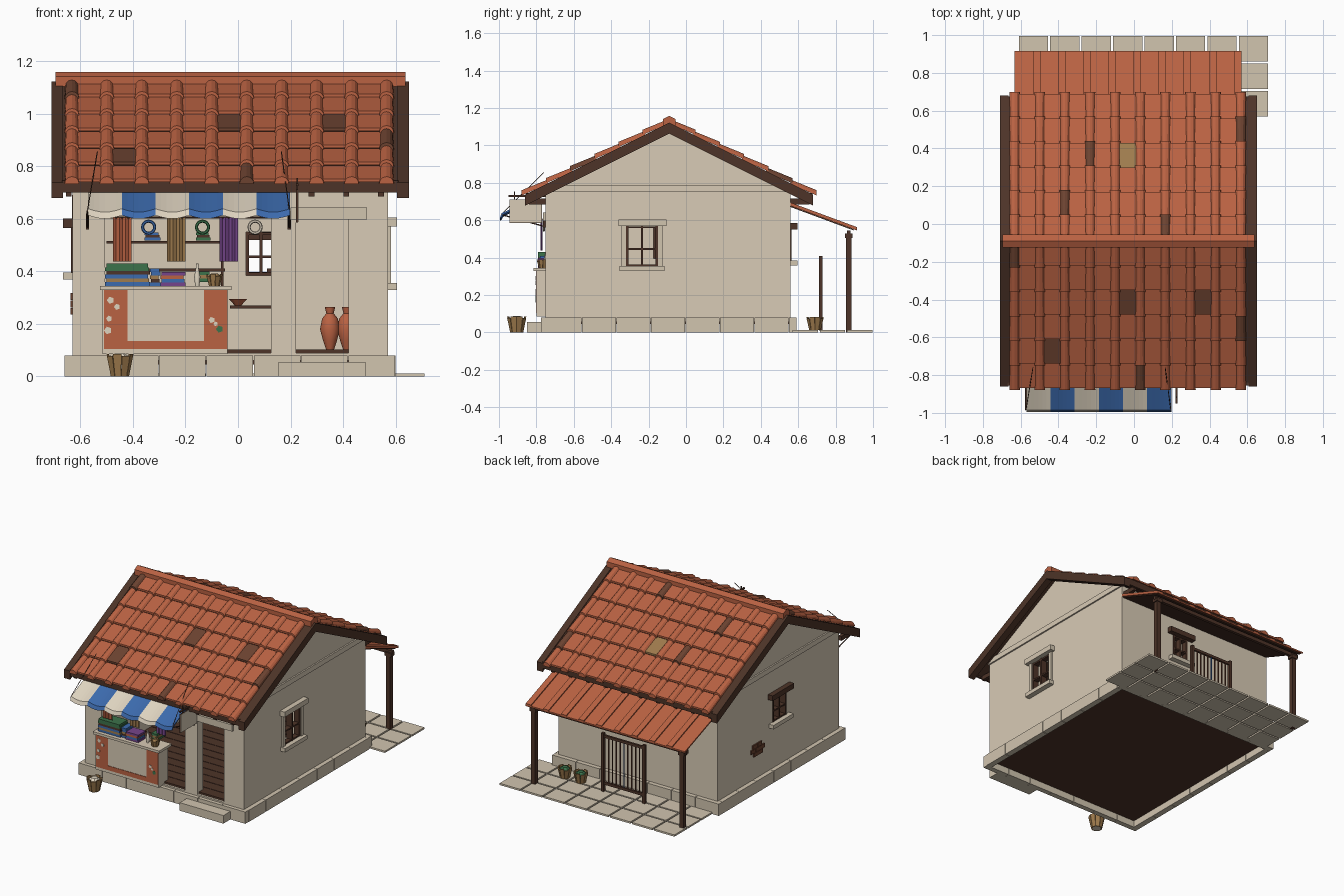
import bpy, bmesh, math
from mathutils import Vector

if "Cube" in bpy.data.objects:
    bpy.data.objects.remove(bpy.data.objects["Cube"])

COLOURS = {"plaster": (.69, .595, .465), "stone": (.64, .555, .43), "terracotta": (.49, .122, .055),
           "timber": (.075, .034, .021), "aged_tile": (.15, .055, .03), "blue": (.045, .145, .42),
           "tan_wood": (.35, .20, .075), "green": (.045, .17, .07), "purple": (.18, .06, .26),
           "cloth": (.74, .66, .53)}
MATS = {}
for key, rgb in COLOURS.items():
    m = bpy.data.materials.new(key)
    m.use_nodes = True
    m.diffuse_color = (*rgb, 1)
    m.node_tree.nodes["Principled BSDF"].inputs["Base Color"].default_value = (*rgb, 1)
    MATS[key] = m


class Part:
    """One named object gathered from lofted solids."""
    def __init__(self, name):
        self.name, self.bm, self.cols = name, bmesh.new(), []

    def loft(self, rings, col):
        if col not in self.cols:
            self.cols.append(col)
        vs = [[self.bm.verts.new(p) for p in r] for r in rings]
        n = len(vs[0])
        faces = [self.bm.faces.new(vs[0]), self.bm.faces.new(vs[-1])]
        for a, b in zip(vs, vs[1:]):
            faces += [self.bm.faces.new((a[i], a[(i + 1) % n], b[(i + 1) % n], b[i])) for i in range(n)]
        for f in faces:
            f.material_index = self.cols.index(col)

    def box(self, x0, x1, y0, y1, z0, z1, col):
        self.loft([[(x0, y0, z), (x1, y0, z), (x1, y1, z), (x0, y1, z)] for z in (z0, z1)], col)

    def slab(self, along, u0, u1, v0, v1, z0, z1, col):
        if along == "x":
            self.box(u0, u1, v0, v1, z0, z1, col)
        else:
            self.box(v0, v1, u0, u1, z0, z1, col)

    def prism(self, yz, x0, x1, col):
        self.loft([[(x, y, z) for y, z in yz] for x in (x0, x1)], col)

    def lathe(self, x, y, profile, col, n=12):
        self.loft([[(x + r * math.cos(math.tau * i / n), y + r * math.sin(math.tau * i / n), z)
                    for i in range(n)] for r, z in profile], col)

    def tube(self, p, q, r, col, n=6):
        p, q = Vector(p), Vector(q)
        rot = (q - p).to_track_quat("Z", "Y")
        ring = [rot @ Vector((r * math.cos(math.tau * i / n), r * math.sin(math.tau * i / n), 0)) for i in range(n)]
        self.loft([[e + v for v in ring] for e in (p, q)], col)

    def done(self, smooth=False):
        bmesh.ops.recalc_face_normals(self.bm, faces=self.bm.faces[:])
        me = bpy.data.meshes.new(self.name)
        self.bm.to_mesh(me)
        self.bm.free()
        for c in self.cols:
            me.materials.append(MATS[c])
        ob = bpy.data.objects.new(self.name, me)
        bpy.context.collection.objects.link(ob)
        if smooth:
            bpy.ops.object.select_all(action="DESELECT")
            ob.select_set(True)
            bpy.context.view_layer.objects.active = ob
            bpy.ops.object.shade_smooth_by_angle()


# Walls: strips around the openings (u0, u1, z0, z1)
def wall(name, along, u0, u1, v0, v1, holes):
    p, u = Part(name), u0
    for a, b, lo, hi in holes:
        p.slab(along, u, a, v0, v1, .06, .755, "plaster")
        p.slab(along, a, b, v0, v1, .06, lo, "plaster")
        p.slab(along, a, b, v0, v1, hi, .755, "plaster")
        u = b
    p.slab(along, u, u1, v0, v1, .06, .755, "plaster")
    p.done()


wall("front_wall", "x", -.63, .57, -.75, -.69, [(-.505, .125, .09, .64), (.22, .42, .09, .60)])
wall("back_wall", "x", -.63, .57, .50, .56, [(.03, .145, .385, .55)])
wall("left_wall", "y", -.69, .50, .51, .57, [(-.32, -.15, .355, .57)])
wall("right_wall", "y", -.69, .50, -.63, -.57, [(-.175, -.03, .395, .565)])
p = Part("gables")
for x in (-.63, .51):
    p.prism([(-.75, .755), (-.09, 1.085), (.56, .755)], x, x + .06, "plaster")
for x in (-.64, .57):
    p.box(x, x + .01, -.75, .56, .75, .785, "plaster")
p.done()


# Windows with frame, glazing bars, lintel and sill
def window(name, along, u0, u1, z0, z1, v, out, trim):
    p = Part(name)
    a, b = sorted((v + out * .005, v - out * .035))
    w, mid = .012, (u0 + u1) / 2
    for e in (u0, u1 - w, mid - w / 2):
        p.slab(along, e, e + w, a, b, z0, z1, "timber")
    for z in (z0, z1 - w, z0 + (z1 - z0) * .4):
        p.slab(along, u0, u1, a + .002, b - .002, z, z + w * .8, "timber")
    a, b = sorted((v - out * .02, v + out * .035))
    p.slab(along, u0 - .04, u1 + .045, a, b, z1, z1 + .035, trim)
    p.slab(along, u0 - .035, u1 + .035, a, b, z0 - .027, z0, "stone")
    if trim == "stone":
        a, b = sorted((v, v + out * .012))
        for e in (u0 - .025, u1):
            p.slab(along, e, e + .025, a, b, z0, z1, "stone")
    p.done()


window("left_window", "y", -.32, -.15, .355, .57, .57, 1, "stone")
window("right_window", "y", -.175, -.03, .395, .565, -.63, -1, "timber")
window("back_window", "x", .03, .145, .385, .55, .56, 1, "timber")

# Stone plinth, floor boards, step and lintel
p = Part("plinth")
for i in range(7):
    a, b = -.66 + i * .18, -.66 + i * .18 + .177
    p.box(a, b, -.775, -.74, 0, .08, "stone")
    p.box(a, b, .55, .59, 0, .08, "stone")
    a, b = -.74 + i * .1845, -.74 + i * .1845 + .182
    for x in (-.66, .56):
        p.box(x, x + .04, a, b, 0, .08, "stone")
p.box(.155, .485, -.85, -.775, 0, .055, "stone")
p.box(.2, .49, -.765, -.70, .597, .642, "stone")
p.done()
p = Part("floor_boards")
p.box(-.622, .562, -.742, .552, .045, .085, "timber")
for i in range(16):
    p.box(-.57, .51, -.735 + i * .077, -.662 + i * .077, .08, .102, "timber")
p.done()

# Terrace paving
p = Part("terrace_slabs")
for i in range(8):
    for j in range(3):
        x, y = -.61 + i * .1664, .57 + j * .1455
        p.box(x, x + .155, y, y + .135, 0, .012, "stone")
p.done()

# Exposed brick patch
p = Part("brick_patch")
for row, shift, n in ((0, .02, 2), (1, 0, 3), (2, .03, 2)):
    for k in range(n):
        y, z = .06 + shift + k * .05, .235 + row * .028
        p.box(-.638, -.628, y, y + .047, z, z + .026, "aged_tile")
p.done()


# Roof timbers
def chevron(lo, hi, d):
    side = [(-d, -.5 * d), (0, 0), (d, -.5 * d)]
    return [(y - .09, z + hi) for y, z in side] + [(y - .09, z + lo) for y, z in side[::-1]]


p = Part("roof_timbers")
p.prism(chevron(1.085, 1.118, .755), -.68, .62, "timber")
for x in (-.71, .605):
    p.prism(chevron(1.063, 1.122, .77), x, x + .045, "timber")
for y in (-.855, .66):
    p.box(-.67, .61, y, y + .015, .70, .745, "timber")
for i in range(10):
    x = -.655 + i * .132
    for y in (-.84, .56):
        p.box(x, x + .022, y, y + .1, .685, .715, "timber")
p.done()

# Roof tiles: tilted pans with tapered rolls over the joints
PITCH, ROW = .133, .1295
AGED = {("roll", 1, 3, 3), ("roll", 1, 2, 1), ("roll", 1, 6, 0), ("roll", 1, 9, 4), ("roll", -1, 0, 0),
        ("pan", -1, 4, 2), ("pan", -1, 7, 2), ("pan", -1, 1, 4), ("roll", -1, 5, 5), ("roll", -1, 9, 3)}
p = Part("roof_tiles")
for s in (-1, 1):
    def at(x, d, h):
        return (x, -.09 + s * d, 1.115 - .5 * d + h)
    for row in range(6):
        d0, d1 = row * ROW, row * ROW + ROW
        for c in range(10):
            x = -.632 + c * PITCH
            if c < 9:
                col = "aged_tile" if ("pan", s, c, row) in AGED else "terracotta"
                if (s, c, row) == (1, 4, 3):
                    col = "tan_wood"
                p.loft([[at(x, d, h), at(x + PITCH, d, h), at(x + PITCH, d, h + .012), at(x, d, h + .012)]
                        for d, h in ((d0, 0), (d1, .013))], col)
            col = "aged_tile" if ("roll", s, c, row) in AGED else "terracotta"
            p.loft([[at(x + r * math.cos(math.pi * k / 6), d, h + r * math.sin(math.pi * k / 6)) for k in range(7)]
                    for d, r, h in ((d0, .024, .003), (d1 + .012, .028, .012))], col)
for i in range(10):
    x = -.695 + i * PITCH
    p.prism(chevron(1.12, 1.158, .034), x, x + PITCH + .003, "terracotta")
p.done()

# Rear porch: posts, beam, soffit and lean-to tiles
p = Part("porch_frame")
for x in (-.6, .52):
    p.box(x, x + .03, .855, .885, 0, .51, "timber")
    p.box(x - .008, x + .038, .85, .89, .505, .53, "timber")
p.box(-.62, .56, .86, .88, .52, .545, "timber")
p.prism([(.55, .674), (.895, .546), (.895, .552), (.55, .68)], -.625, .56, "timber")
p.done()
p = Part("porch_tiles")
for i in range(9):
    x = -.632 + i * PITCH
    for x0, x1, t in ((x, x + PITCH - .002, .01), (x + PITCH - .036, x + PITCH + .004, .018)):
        p.prism([(.55, .68), (.915, .545), (.915, .545 + t), (.55, .68 + t)], x0, x1, "terracotta")
p.done()

# Loom on the terrace
p = Part("loom")
for x in (-.2, .11):
    p.box(x, x + .02, .71, .73, .01, .41, "timber")
for z in (.06, .38):
    p.box(-.19, .12, .713, .727, z, z + .018, "timber")
for i in range(9):
    x = -.155 + i * .029
    p.box(x, x + .006, .716, .722, .07, .39, "blue" if i == 4 else "aged_tile")
p.done()

# Striped awning with sagging front edge, poles and ropes
p = Part("awning")
for i in range(6):
    rings = []
    for k in range(7):
        x, z = -.57 + (i + k / 6) * .128, .613 - .013 * math.sin(math.pi * k / 6)
        rings.append([(x, -.75, .745), (x, -.985, z + .025), (x, -.995, z), (x, -.988, z), (x, -.978, z + .018), (x, -.75, .738)])
    p.loft(rings, "blue" if i % 2 else "cloth")
p.done()
p = Part("awning_supports")
for x, top in ((-.572, -.535), (.195, .165)):
    p.tube((x, -.985, .635), (top, -.76, .855), .002, "timber")
    p.tube((x, -.75, .565), (x, -.985, .63), .004, "timber")
    p.box(x - .006, x + .006, -.765, -.745, .56, .62, "timber")
p.done()

# Projecting board on a bracket
p = Part("hanging_board")
p.box(.221, .228, -.945, -.77, .585, .712, "timber")
p.box(.228, .23, -.943, -.772, .587, .71, "plaster")
p.box(.22, .231, -.95, -.75, .725, .735, "timber")
for y in (-.92, -.8):
    p.box(.222, .229, y, y + .006, .71, .755, "timber")
p.done()

# Stall counter with painted borders
p = Part("stall_counter")
p.box(-.515, -.04, -.80, -.70, .085, .33, "plaster")
p.box(-.525, -.025, -.815, -.68, .328, .345, "plaster")
for a, b, lo, hi in ((-.51, -.42, .105, .328), (-.13, -.04, .105, .328), (-.42, -.13, .105, .135)):
    p.box(a, b, -.803, -.799, lo, hi, "terracotta")
for x, z, r, c in ((-.485, .29, .014, "cloth"), (-.46, .265, .012, "cloth"), (-.49, .22, .012, "cloth"),
                   (-.495, .175, .015, "cloth"), (-.1, .215, .012, "cloth"), (-.07, .18, .014, "green"), (-.085, .2, .009, "cloth")):
    p.tube((x, -.805, z), (x, -.802, z), r, c, 5)
p.done()

# Folded cloth, wares and shelves
p = Part("stall_goods")
def stack(x0, x1, y0, y1, z, cols, h=.013):
    for i, c in enumerate(cols.split()):
        p.box(x0 + .004 * (i % 2), x1 - .004 * (i % 3), y0, y1, z + i * h, z + (i + 1) * h, c)
stack(-.505, -.335, -.79, -.70, .345, "blue tan_wood blue timber green green", .014)
stack(-.335, -.295, -.78, -.70, .345, "blue timber tan_wood blue blue")
stack(-.295, -.2, -.79, -.71, .345, "purple blue terracotta purple")
stack(-.15, -.1, -.72, -.65, .36, "green tan_wood green")
stack(-.355, -.295, .40, .47, .518, "blue timber blue", .01)
stack(-.16, -.105, .40, .47, .518, "green timber green", .01)
p.box(-.5, -.05, .38, .50, .505, .516, "timber")
p.box(-.5, -.05, .38, .50, .40, .411, "timber")
p.box(-.065, -.055, .38, .50, .09, .52, "timber")
p.box(-.03, .13, .36, .50, .258, .27, "timber")
p.done()
p = Part("hanging_cloths")
p.tube((-.5, -.77, .605), (.12, -.77, .605), .005, "timber")
for x, c in ((-.475, "terracotta"), (-.27, "tan_wood"), (-.07, "purple")):
    pts = [(x + k * .0117, -.775 + (.004 if k % 2 else -.004)) for k in range(7)]
    loop = pts + [(a, b + .005) for a, b in pts[::-1]]
    p.loft([[(a, b, z) for a, b in loop] for z in (.438, .605)], c)
p.done()
for x, c in ((-.34, "blue"), (-.135, "green"), (.065, "cloth")):
    bpy.ops.mesh.primitive_torus_add(location=(x, -.76, .568), rotation=(math.pi / 2, 0, 0), major_radius=.023,
                                     minor_radius=.006, major_segments=16, minor_segments=6)
    bpy.context.object.name = c + "_wreath"
    bpy.context.object.data.materials.append(MATS[c])

# Pottery
p = Part("clay_jars")
for x in (.35, .415):
    p.lathe(x, -.58, [(.015, .102), (.026, .135), (.038, .18), (.03, .22), (.014, .24), (.02, .265)], "terracotta")
p.lathe(0, .43, [(.012, .27), (.035, .295), (.03, .295), (.01, .28)], "terracotta")
p.lathe(-.155, -.75, [(.008, .345), (.012, .38), (.006, .41), (.004, .43)], "cloth")
p.done(True)


# Staved baskets with contents
def basket(name, x, y, z, r, h, fill):
    p = Part(name)
    n = 9
    for k in range(n):
        rings = []
        for q, e in ((.68, 0), (1, h - .008 * (k % 2))):
            rings.append([(x + r * (q - t) * math.cos(a), y + r * (q - t) * math.sin(a), z + e)
                          for t, a in ((0, math.tau * k / n), (0, math.tau * (k + .94) / n),
                                       (.15, math.tau * (k + .94) / n), (.15, math.tau * k / n))])
        p.loft(rings, "tan_wood")
    p.lathe(x, y, [(r * .55, z), (r * .8, z + h * .8), (r * .4, z + h * 1.03)], fill, 7)
    p.done()


basket("front_basket", -.45, -.905, 0, .052, .085, "cloth")
basket("terrace_basket", .43, .69, .012, .046, .07, "green")
basket("terrace_basket_small", .31, .69, .012, .046, .07, "green")
basket("counter_basket", -.09, -.765, .345, .032, .045, "tan_wood")
